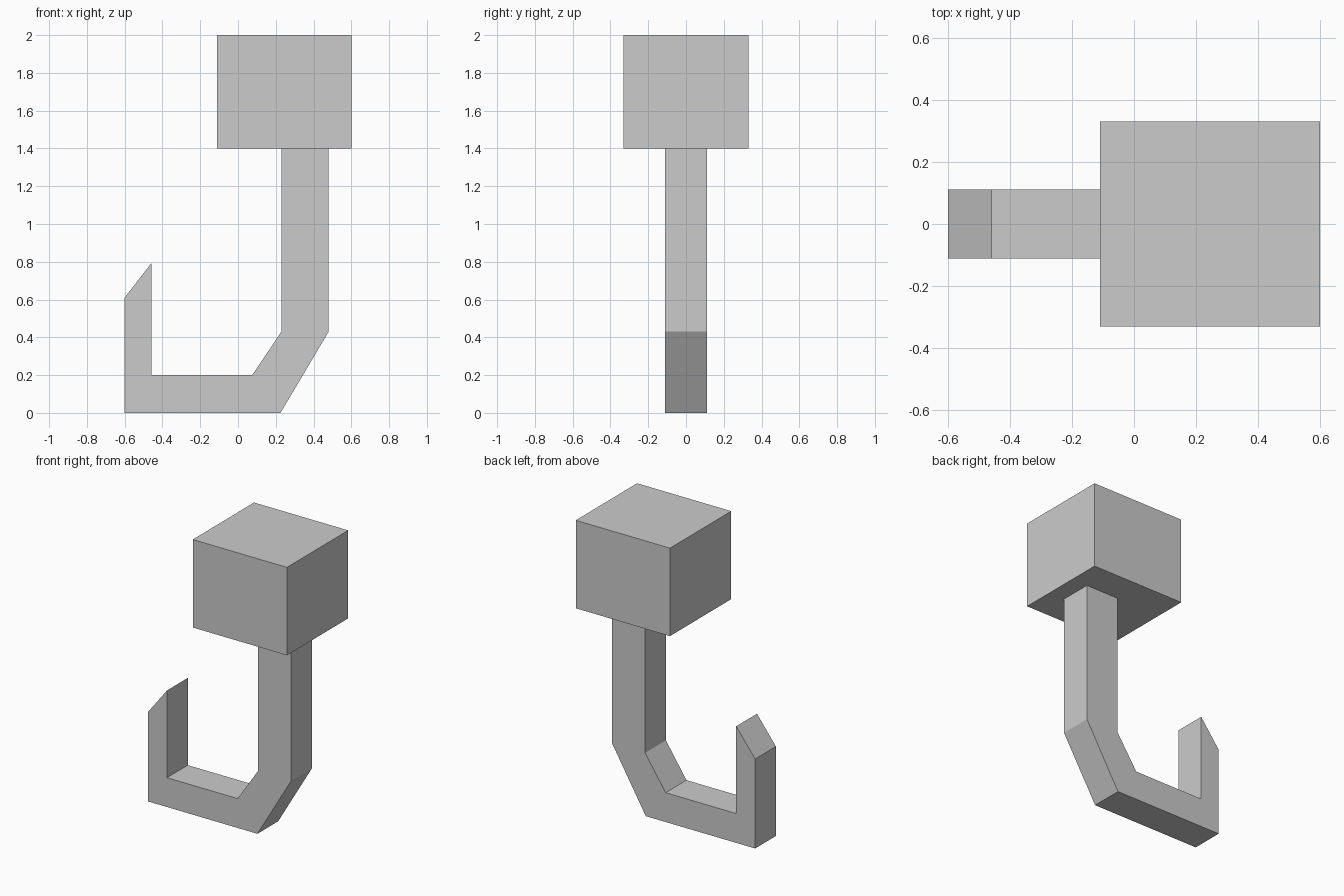
import bpy, bmesh
from mathutils import Vector

if "Cube" in bpy.data.objects:
    bpy.data.objects.remove(bpy.data.objects["Cube"])


def extrude_profile(name, points, half_depth):
    """Flat-faced prism: an (x, z) outline extruded along y, centred on y = 0."""
    bm = bmesh.new()
    face = bm.faces.new([bm.verts.new((x, -half_depth, z)) for x, z in points])
    result = bmesh.ops.extrude_face_region(bm, geom=[face], use_keep_orig=True)
    verts = [g for g in result["geom"] if isinstance(g, bmesh.types.BMVert)]
    bmesh.ops.translate(bm, verts=verts, vec=Vector((0, 2 * half_depth, 0)))
    bmesh.ops.recalc_face_normals(bm, faces=bm.faces)
    mesh = bpy.data.meshes.new(name)
    bm.to_mesh(mesh)
    bm.free()
    obj = bpy.data.objects.new(name, mesh)
    bpy.context.collection.objects.link(obj)
    return obj


# Hook: shank, slanted bend, flat bottom and bevelled tip
extrude_profile("hook", [
    (0.48, 1.40), (0.23, 1.40), (0.23, 0.43), (0.075, 0.20), (-0.457, 0.20),
    (-0.457, 0.795), (-0.60, 0.61), (-0.60, 0.0), (0.225, 0.0), (0.48, 0.43),
], 0.112)

# Mounting block on top of the shank
extrude_profile("mounting_block",
                [(-0.11, 1.40), (0.60, 1.40), (0.60, 2.0), (-0.11, 2.0)], 0.33)
